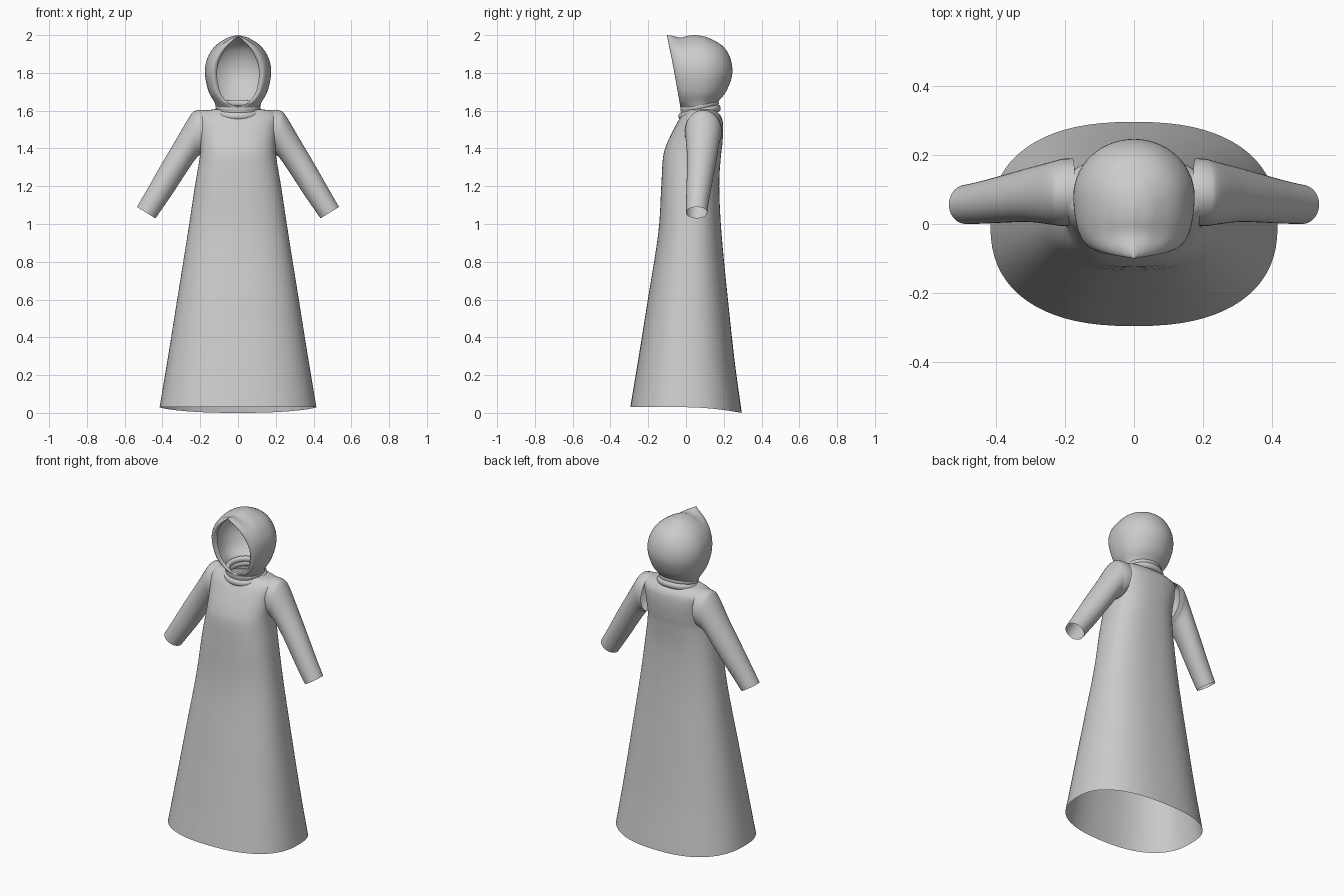
import bpy, bmesh, math
from math import sin, cos, pi

if "Cube" in bpy.data.objects:
    bpy.data.objects.remove(bpy.data.objects["Cube"])


def smooth_rows(rows, steps):
    """Catmull-Rom interpolation of tuples of numbers."""
    out = []
    for i in range(len(rows) - 1):
        a, b, c, d = (rows[max(0, i - 1)], rows[i], rows[i + 1],
                      rows[min(len(rows) - 1, i + 2)])
        for s in range(steps):
            t = s / steps
            out.append(tuple(
                q + 0.5 * t * (r - p + t * (2*p - 5*q + 4*r - w + t * (3*(q - r) + w - p)))
                for p, q, r, w in zip(a, b, c, d)))
    out.append(rows[-1])
    return out


def loft(name, rings, closed=True, drop=None):
    """Skin a list of point rings; drop(centre) removes unwanted faces."""
    bm = bmesh.new()
    grid = [[bm.verts.new(p) for p in r] for r in rings]
    n = len(grid[0])
    for a, b in zip(grid, grid[1:]):
        for j in range(n if closed else n - 1):
            k = (j + 1) % n
            bm.faces.new((a[j], a[k], b[k], b[j]))
    if drop:
        bad = [f for f in bm.faces if drop(f.calc_center_median())]
        bmesh.ops.delete(bm, geom=bad, context='FACES')
    bmesh.ops.remove_doubles(bm, verts=bm.verts, dist=0.0005)
    bmesh.ops.recalc_face_normals(bm, faces=bm.faces)
    mesh = bpy.data.meshes.new(name)
    bm.to_mesh(mesh)
    bm.free()
    for p in mesh.polygons:
        p.use_smooth = True
    ob = bpy.data.objects.new(name, mesh)
    bpy.context.collection.objects.link(ob)
    return ob


def power(v, e):
    return math.copysign(abs(v) ** e, v)


# Gown: height, half width, front y, back y, squareness
gown = [(0.03, .415, -.295, .295, 2.4), (0.3, .370, -.250, .255, 2.4),
        (0.6, .322, -.202, .222, 2.4), (0.95, .266, -.147, .188, 2.4),
        (1.2, .228, -.131, .176, 2.5), (1.35, .203, -.122, .184, 2.5),
        (1.42, .200, -.103, .192, 2.5), (1.5, .207, -.066, .197, 2.5),
        (1.56, .215, -.032, .190, 2.4), (1.595, .195, .000, .165, 2.2),
        (1.607, .125, .000, .155, 2.0)]
rings = []
for i, (z, w, f, b, n) in enumerate(smooth_rows(gown, 5)):
    ring = []
    for j in range(72):
        a = 2 * pi * j / 72
        dip = 0.03 * max(0, sin(a)) ** 1.5 * max(0, 1 - i / 6)   # hem hangs lower at the back
        ring.append((w * power(cos(a), 2/n),
                     (f + b) / 2 + (b - f) / 2 * power(sin(a), 2/n), z - dip))
    rings.append(ring)
loft("gown", rings, drop=lambda c: abs(c.x) > .17 and
     ((c.y - .095) / .075) ** 2 + ((c.z - 1.485) / .095) ** 2 < 1)

# Sleeves: top x, top z, underside x, underside z, front y, back y
sleeve = [(.170, 1.604, .185, 1.375, -.005, .190), (.215, 1.602, .200, 1.365, -.006, .188),
          (.250, 1.578, .224, 1.345, -.002, .180), (.325, 1.452, .285, 1.255, .006, .162),
          (.405, 1.317, .345, 1.163, .004, .142), (.480, 1.185, .395, 1.090, .001, .124),
          (.535, 1.090, .437, 1.030, .000, .113)]
rings = []
for tx, tz, ux, uz, f, b in smooth_rows(sleeve, 5):
    rings.append([((tx + ux) / 2 + (tx - ux) / 2 * cos(a),
                   (f + b) / 2 + (b - f) / 2 * sin(a),
                   (tz + uz) / 2 + (tz - uz) / 2 * cos(a))
                  for a in (2 * pi * j / 36 for j in range(36))])
sleeves = loft("sleeves", rings)
sleeves.modifiers.new("mirror", 'MIRROR')

# Hood: height, half width, opening half width, rim y, widest y, back y
hood = [(1.575, .112, 0, -.025, .070, .160), (1.615, .115, 0, -.030, .070, .155),
        (1.625, .117, .020, -.031, .070, .157), (1.65, .128, .070, -.035, .070, .172),
        (1.70, .155, .108, -.044, .075, .212), (1.78, .174, .126, -.058, .080, .243),
        (1.85, .171, .118, -.071, .080, .242), (1.91, .146, .088, -.083, .075, .220),
        (1.95, .112, .054, -.091, .070, .185), (1.98, .066, .018, -.097, .060, .130),
        (1.992, .038, 0, -.100, .050, .100), (2.0, 0, 0, -.102, .040, .055)]
rings = []
for z, w, e, f, m, b in smooth_rows(hood, 4):
    e, w = max(0, e), max(0, w)
    half = [(e * .88, f + .018 * min(1, e / .06))]               # turned-in rim
    half += [(e + (w - e) * sin(t), m - (m - f) * cos(t))
             for t in (pi / 2 * k / 12 for k in range(13))]
    half += [(w * cos(t), m + (b - m) * sin(t))
             for t in (pi / 2 * k / 14 for k in range(1, 15))]
    outline = half + [(-x, y) for x, y in reversed(half[:-1])]
    # crest dips slightly between the peaked tip and the crown
    rings.append([(x, y, z - .013 * math.exp(-((y + .03) / .035) ** 2) * max(0, (z - 1.9) / .1))
                  for x, y in outline])
loft("hood", rings, closed=False)


# Cowl rolls round the neck: half width, half depth, front z, back z, thickness
def roll(name, w, d, zf, zb, r):
    rings = []
    for i in range(48):
        a = 2 * pi * i / 48
        z = (zf + zb) / 2 + (zb - zf) / 2 * sin(a)
        rings.append([((w + r * cos(t)) * cos(a), .072 + (d + r * cos(t)) * sin(a),
                       z + 1.25 * r * sin(t)) for t in (2 * pi * k / 14 for k in range(14))])
    loft(name, rings + [rings[0]])


roll("lower_cowl_roll", .113, .096, 1.570, 1.612, .016)
roll("upper_cowl_roll", .105, .088, 1.606, 1.640, .014)
